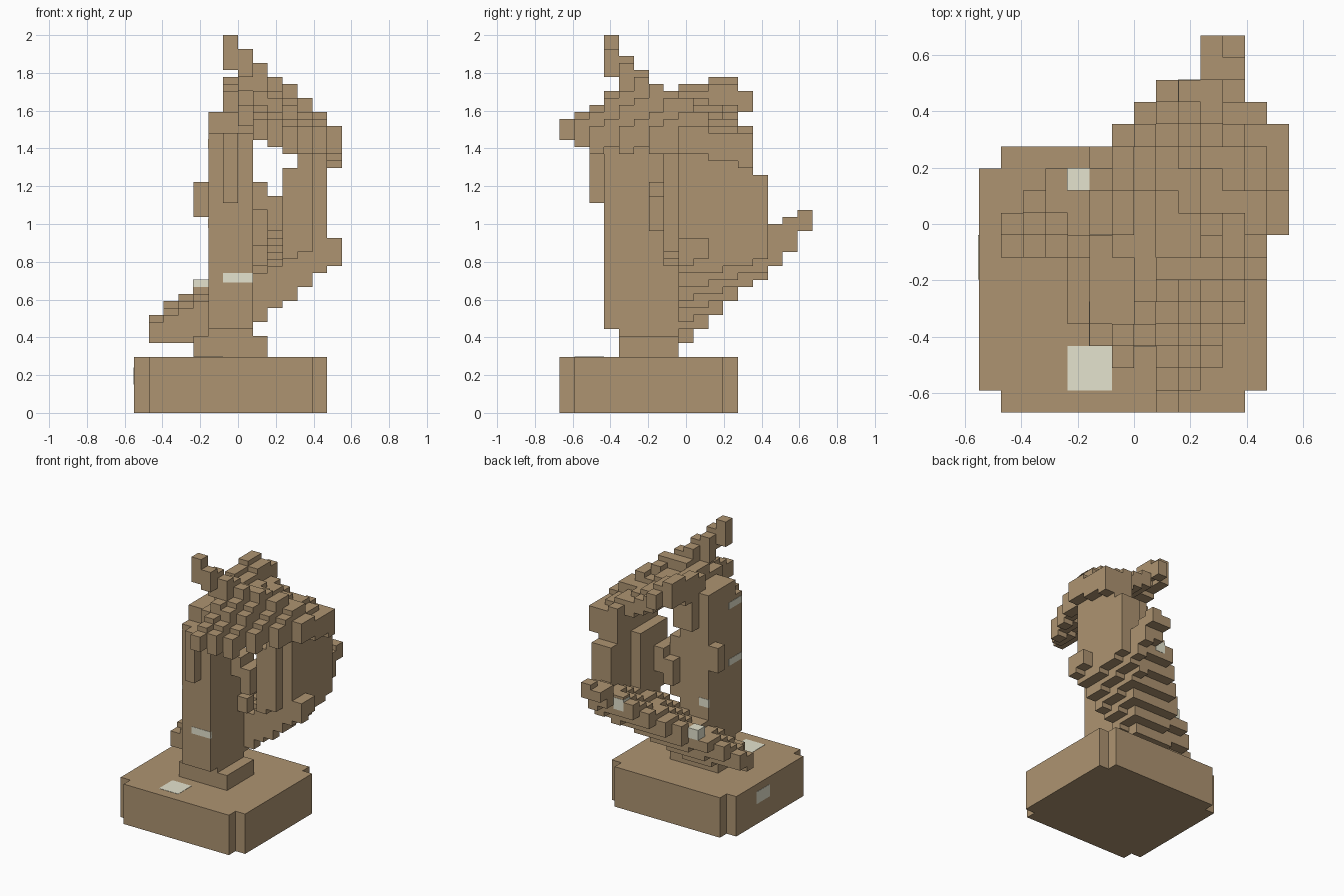
import bpy, bmesh, math

if "Cube" in bpy.data.objects:
    bpy.data.objects.remove(bpy.data.objects["Cube"])

P = 0.0787          # cell width in x and y
U = 2.0 / 54        # layer height


def material(name, rgb):
    m = bpy.data.materials.new(name)
    m.diffuse_color = (*rgb, 1)
    m.use_nodes = True
    m.node_tree.nodes["Principled BSDF"].inputs["Base Color"].default_value = m.diffuse_color
    return m


TAN = material("tan", (0.42, 0.295, 0.165))
PALE = material("pale", (0.78, 0.77, 0.62))


def block(i0, i1, j0, j1, k0, k1):
    """Inclusive range of cells."""
    return {(i, j, k) for i in range(i0, i1 + 1)
            for j in range(j0, j1 + 1) for k in range(k0, k1 + 1)}


def column(i, j, z0, z1):
    return block(i, i, j, j, round(z0 / U), round(z1 / U) - 1)


parts = {}

# Square base with notched corners
parts["base"] = block(-6, 4, -8, 3, 0, 7) | block(-7, 5, -7, 2, 0, 7)

# Foot and upright post, with its front panel and side knob
parts["post_foot"] = block(-3, 1, -4, -1, 8, 10) | block(-2, 0, -4, -1, 11, 11)
parts["post"] = (block(-2, 0, -5, -1, 12, 39) | block(-2, 0, -4, -1, 40, 42)
                 | block(-1, 0, 0, 0, 36, 42))
parts["post_front_panel"] = block(-1, -1, -6, -6, 30, 39)
parts["post_side_knob"] = block(-3, -3, -1, -1, 28, 32)

# Hooked bracket on the right of the post
parts["bracket"] = (block(1, 1, -2, -1, 29, 32) | block(2, 2, -2, 0, 26, 30)
                    | block(1, 1, -1, -1, 21, 23) | block(1, 1, 0, 0, 24, 28))

# Lower sloping slab: flat tilted top, steep stepped underside
low = set()
for i in range(-6, 7):
    for j in range(-1, 9):
        x, y = (i + 0.5) * P, j * P
        limit = 0.03 + 0.82 * (x + 0.433)
        if y > limit or y > 0.67 - 3.2 * (x - 0.35):
            continue
        if y < -0.05 and not -0.45 < x < 0:
            continue
        top = 0.70 + 0.41 * x + 0.35 * y
        edge = (limit - y) * 0.77
        bottom = max(0.38, 0.40 + 0.75 * x + 0.2 * y, top - 0.09 - 0.85 * edge)
        low |= column(i, j, min(bottom, top - 0.08), top)
parts["lower_slab"] = low | block(3, 4, 8, 8, 26, 27) | block(3, 3, 7, 7, 25, 27)

# Stepped wall joining the lower slab and the roof
parts["back_wall"] = (block(5, 5, 0, 4, 24, 38) | block(4, 4, -1, 4, 23, 39)
                      | block(3, 3, -1, 2, 22, 34) | block(4, 5, 5, 5, 23, 33))

# Tilted stepped roof, rising to the blade and dipping behind it
roof = set()
for i in range(-1, 7):
    for j in range(-8, 5):
        x, y = (i + 0.5) * P, j * P
        front = -0.62 + 1.7 * (x - 0.197)
        if y < front and (i, j) != (1, -8):
            continue
        if x < 0.08 - 0.22 * (y + 0.63) or y > (0.36 if x > 0.3 else 0.28):
            continue
        if i == 6 and j < 0:
            continue
        plane = 1.72 - 0.39 * x + 0.18 * y
        crest_y, crest_z = -0.42 + 0.9 * (x + 0.04), 1.94 - 0.77 * (x + 0.04)
        top = plane
        if x > 0.07:
            top -= 0.35 * max(0, y)
            if y < crest_y:
                blend = max(0, (y - max(front, -0.63)) / max(0.1, crest_y - front)) ** 1.3
            else:
                blend = max(0, 1 - (y - crest_y) / 0.22)
            top += max(0, crest_z - plane) * min(1, blend)
        thick = 0.13 + 0.06 * max(0, x - 0.118)
        roof |= column(i, j, max(min(plane, top) - thick, top - 0.21), top)
parts["roof"] = (roof | block(-1, -1, 3, 3, 43, 47) | block(-1, -1, 2, 2, 43, 46)
                 | block(-1, 0, 0, 1, 42, 44) | block(0, 0, 4, 4, 43, 45))

# Rising blade that ends in the spike
blade = set()
steps = [(-1, -5, 49, 53), (0, -5, 48, 51), (0, -4, 46, 50), (1, -4, 45, 49),
         (1, -3, 44, 48), (2, -3, 43, 47), (2, -2, 42, 46), (3, -2, 41, 46),
         (3, -1, 41, 45), (4, -1, 40, 44), (4, 0, 40, 44), (5, 1, 39, 42)]
for i, j, k0, k1 in steps:
    blade |= block(i, i, j, j, k0, k1)
parts["spike_blade"] = blade | block(0, 1, -3, -2, 43, 45)

# Each cell belongs to the first part that claims it
solid = set()
for name in parts:
    parts[name] -= solid
    solid |= parts[name]

SIDES = {(1, 0, 0): [(1, 0, 0), (1, 1, 0), (1, 1, 1), (1, 0, 1)],
         (-1, 0, 0): [(0, 0, 0), (0, 0, 1), (0, 1, 1), (0, 1, 0)],
         (0, 1, 0): [(0, 1, 0), (0, 1, 1), (1, 1, 1), (1, 1, 0)],
         (0, -1, 0): [(0, 0, 0), (1, 0, 0), (1, 0, 1), (0, 0, 1)],
         (0, 0, 1): [(0, 0, 1), (1, 0, 1), (1, 1, 1), (0, 1, 1)],
         (0, 0, -1): [(0, 0, 0), (0, 1, 0), (1, 1, 0), (1, 0, 0)]}


def add_object(name, bm, mat):
    me = bpy.data.meshes.new(name)
    bm.to_mesh(me)
    bm.free()
    me.materials.append(mat)
    ob = bpy.data.objects.new(name, me)
    bpy.context.collection.objects.link(ob)


def build(name, cells):
    """Outer faces of a set of cells, with flat areas merged."""
    bm = bmesh.new()
    for i, j, k in cells:
        for (a, b, c), quad in SIDES.items():
            if (i + a, j + b, k + c) not in solid:
                bm.faces.new([bm.verts.new(((i + p) * P, (j + q - 0.5) * P, (k + r) * U))
                              for p, q, r in quad])
    bmesh.ops.remove_doubles(bm, verts=bm.verts, dist=1e-4)
    bmesh.ops.dissolve_limit(bm, angle_limit=0.01, verts=bm.verts, edges=bm.edges)
    add_object(name, bm, TAN)


for name, cells in parts.items():
    build(name, cells)


def tile(name, lo, hi):
    """Thin pale box from corner to corner."""
    bm = bmesh.new()
    bmesh.ops.create_cube(bm, size=1)
    for v in bm.verts:
        v.co = [(a + b) / 2 + c * (b - a) for a, b, c in zip(lo, hi, v.co)]
    add_object(name, bm, PALE)


# Pale inlaid pieces
E = 0.002
tile("base_top_tile", (-3 * P, -7.5 * P, 0.28), (-P, -5.5 * P, 8 * U + E))
tile("base_left_tile", (-7 * P - E, -2.5 * P, 0.15), (-0.53, -0.5 * P, 0.24))
tile("post_front_tile", (-P, -5.5 * P - E, 0.69), (P, -0.42, 0.74))
tile("post_back_tile", (-2 * P, -0.5 * P - 0.01, 0.76), (-P, -0.5 * P + E, 0.82))
for n, z in enumerate((0.98, 1.40)):
    tile(f"post_left_tile_{n + 1}", (-2 * P - E, -5.5 * P, z), (-0.15, -3.5 * P, z + 0.05))
tile("slab_left_piece", (-3 * P - E, 1.5 * P, 0.63), (-2 * P, 2.5 * P + E, 0.705))
tile("slab_back_piece", (2 * P - E, 5.5 * P, 0.86), (3 * P, 6.5 * P + E, 0.945))
